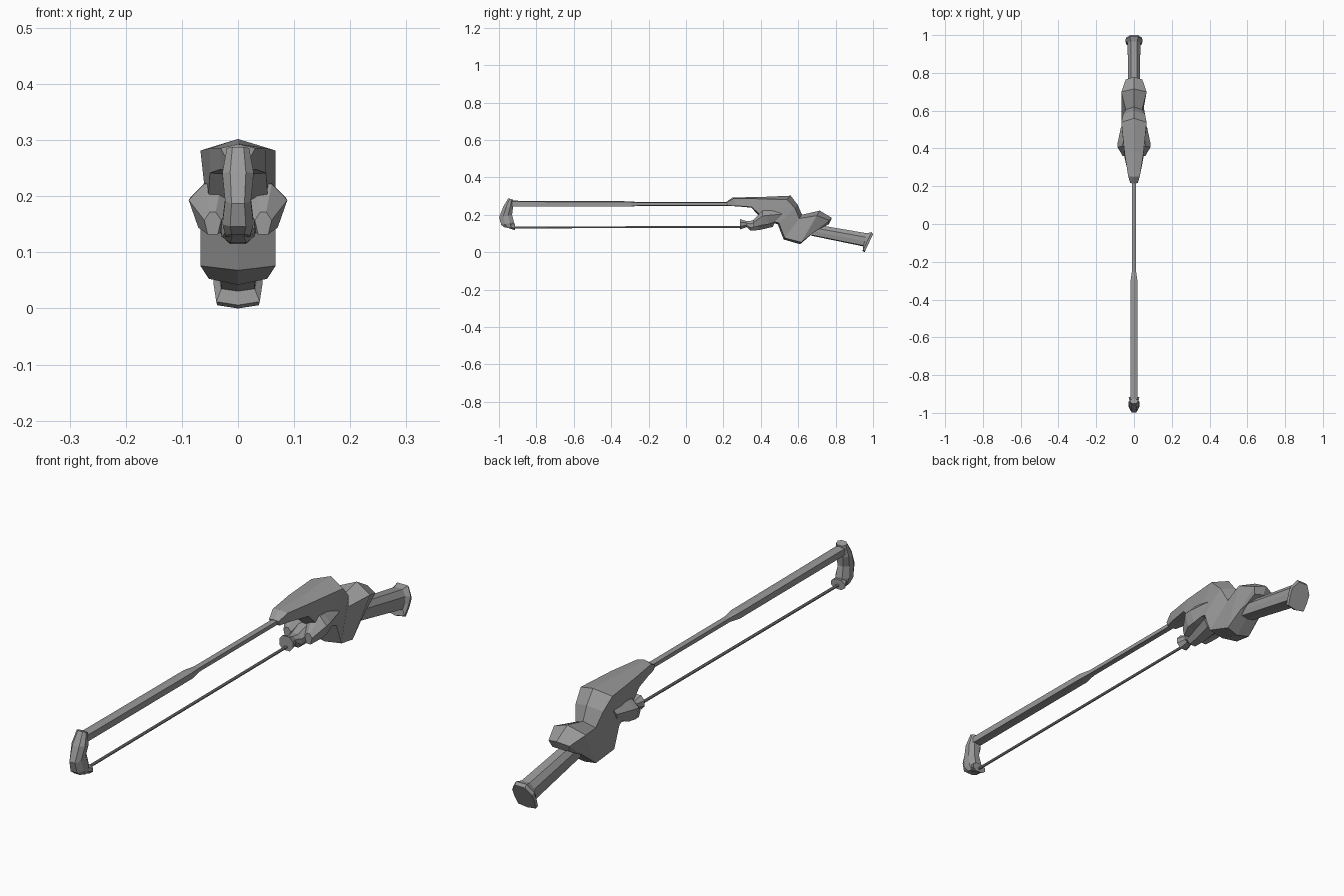
import bpy, bmesh

# Half cross-sections: (fraction from top edge to bottom edge, fraction of half width)
HEX = [(0, 0), (0.15, 1), (0.94, 1), (1, 0)]
OCT = [(0, 0.5), (0.3, 1), (0.7, 1), (1, 0.5)]
GRIP = [(0, 0.5), (0.3, 1), (0.6, 1), (0.94, 0.88), (1, 0)]
LUG = [(0, 0.35), (0.35, 1), (0.95, 0.6)]

# Dark grey metal shared by all parts
grey = bpy.data.materials.new("dark_grey")
grey.diffuse_color = (0.32, 0.32, 0.32, 1)


def loft(name, sections, profile, cx=0.0):
    """Skin sections (top y, top z, bottom y, bottom z, upper half width[, lower half width])."""
    bm = bmesh.new()
    rings = []
    for s in sections:
        ty, tz, by, bz, wt = s[:5]
        wb = s[5] if len(s) > 5 else wt
        right = []
        for t, f in profile:
            w = f * (wt if t < 0.5 else wb)
            right.append((w, ty + (by - ty) * t, tz + (bz - tz) * t))
        left = [(-x, y, z) for x, y, z in reversed(right) if x > 1e-6]
        rings.append([bm.verts.new((x + cx, y, z)) for x, y, z in right + left])
    n = len(rings[0])
    for a, b in zip(rings, rings[1:]):
        for i in range(n):
            j = (i + 1) % n
            bm.faces.new((a[i], a[j], b[j], b[i]))
    bm.faces.new(rings[0])
    bm.faces.new(rings[-1])
    bmesh.ops.recalc_face_normals(bm, faces=bm.faces)
    mesh = bpy.data.meshes.new(name)
    bm.to_mesh(mesh)
    bm.free()
    mesh.materials.append(grey)
    ob = bpy.data.objects.new(name, mesh)
    bpy.context.collection.objects.link(ob)
    return ob


# Upper rod: thick front half, thinner towards the body
loft("frame_rod", [
    (-0.94, 0.275, -0.94, 0.243, 0.018),
    (-0.30, 0.272, -0.30, 0.243, 0.018),
    (-0.25, 0.267, -0.25, 0.248, 0.011),
    (0.25, 0.267, 0.25, 0.248, 0.011)], HEX)

# Front bracket hanging from the rod
loft("front_bracket", [
    (-0.950, 0.288, -0.925, 0.280, 0.020),
    (-0.977, 0.243, -0.925, 0.237, 0.028),
    (-0.999, 0.187, -0.930, 0.200, 0.023),
    (-0.988, 0.146, -0.920, 0.160, 0.028),
    (-0.970, 0.132, -0.920, 0.126, 0.022)], OCT)
loft("front_blade_clamp", [
    (-0.975, 0.168, -0.970, 0.136, 0.018),
    (-0.935, 0.160, -0.940, 0.126, 0.022),
    (-0.915, 0.153, -0.915, 0.117, 0.029)], OCT)

# Thin blade
loft("blade", [
    (-0.93, 0.137, -0.93, 0.127, 0.005),
    (0.31, 0.140, 0.31, 0.130, 0.005)], OCT)

# Body: nose, bulky guard, crook and rear horn
loft("body", [
    (0.215, 0.268, 0.222, 0.247, 0.020),
    (0.250, 0.293, 0.270, 0.245, 0.031),
    (0.380, 0.294, 0.350, 0.238, 0.050),
    (0.560, 0.302, 0.415, 0.165, 0.067, 0.055),
    (0.598, 0.252, 0.490, 0.150, 0.058, 0.067),
    (0.620, 0.200, 0.522, 0.068, 0.043, 0.067),
    (0.715, 0.222, 0.610, 0.042, 0.067, 0.052),
    (0.780, 0.183, 0.680, 0.103, 0.044),
    (0.765, 0.150, 0.700, 0.118, 0.035)], HEX)

# Rear blade clamp and tension lever under the nose
loft("rear_blade_clamp", [
    (0.290, 0.176, 0.290, 0.122, 0.029),
    (0.320, 0.167, 0.325, 0.134, 0.018),
    (0.345, 0.167, 0.345, 0.115, 0.027),
    (0.410, 0.190, 0.390, 0.118, 0.036),
    (0.490, 0.205, 0.465, 0.135, 0.048)], OCT)

# Side lugs of the lever, mirrored
for side, sx in (("right", 1), ("left", -1)):
    loft("lever_lug_" + side, [
        (0.360, 0.172, 0.360, 0.130, 0.015),
        (0.410, 0.222, 0.405, 0.140, 0.043),
        (0.430, 0.224, 0.440, 0.145, 0.041),
        (0.520, 0.222, 0.500, 0.168, 0.024)], LUG, cx=0.045 * sx)

# Handle with flared pommel
loft("handle", [
    (0.680, 0.150, 0.670, 0.088, 0.030),
    (0.968, 0.101, 0.952, 0.030, 0.034)], GRIP)
loft("pommel", [
    (0.965, 0.101, 0.948, 0.030, 0.034),
    (0.992, 0.107, 0.944, 0.006, 0.044),
    (1.000, 0.096, 0.955, 0.000, 0.042)], GRIP)
